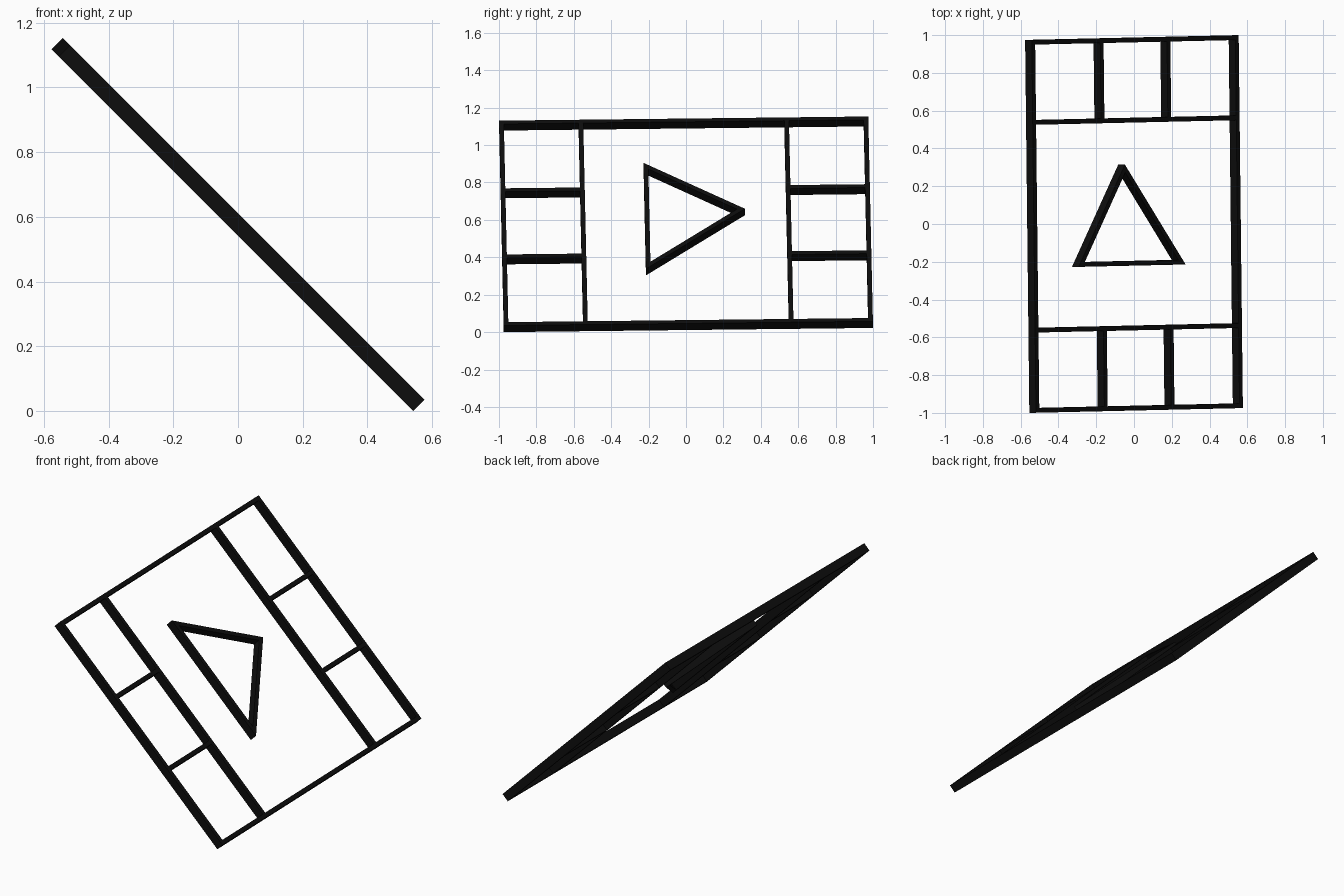
import bpy, bmesh
from math import sin, cos, sqrt
from mathutils import Matrix, Vector

if "Cube" in bpy.data.objects:
    bpy.data.objects.remove(bpy.data.objects["Cube"])

W, H, T, B = 1.549, 1.974, 0.05, 0.025   # width, height, thickness, bar width
A = 0.016                                # slight turn within the sloped plane
INNER = 0.55                             # distance of the long cross bars from centre
rise = (W * cos(A) + H * sin(A) + T) / (2 * sqrt(2))

# Plane tilted 45 degrees down towards +x
s = 1 / sqrt(2)
tilt = Matrix(((s, 0, s, 0), (0, 1, 0, 0), (-s, 0, s, 0), (0, 0, 0, 1)))
pose = Matrix.Translation((0, 0, rise)) @ tilt @ Matrix.Rotation(A, 4, 'Z')

black = bpy.data.materials.new("black")
black.diffuse_color = (0.004, 0.004, 0.004, 1)
black.use_nodes = True
black.node_tree.nodes["Principled BSDF"].inputs["Base Color"].default_value = black.diffuse_color


def finish(name, bm):
    bmesh.ops.recalc_face_normals(bm, faces=bm.faces)
    me = bpy.data.meshes.new(name)
    bm.to_mesh(me)
    bm.free()
    me.materials.append(black)
    ob = bpy.data.objects.new(name, me)
    ob.matrix_world = pose
    bpy.context.collection.objects.link(ob)


def bar(name, cx, cy, sx, sy):
    bm = bmesh.new()
    bmesh.ops.create_cube(bm, size=1, matrix=Matrix.Translation((cx, cy, 0)) @ Matrix.Diagonal((sx, sy, T, 1)))
    finish(name, bm)


def outline(name, pts):
    """Closed mitred strip of width B inside a counter-clockwise polygon."""
    pts = [Vector(p) for p in pts]
    n = len(pts)
    bm = bmesh.new()
    rings = []
    for i, p in enumerate(pts):
        d0 = (p - pts[i - 1]).normalized()
        d1 = (pts[(i + 1) % n] - p).normalized()
        n0, n1 = Vector((-d0.y, d0.x)), Vector((-d1.y, d1.x))
        q = p + (n0 + n1) * B / (1 + n0.dot(n1))
        rings.append([bm.verts.new((v.x, v.y, z)) for v, z in
                      ((p, -T / 2), (p, T / 2), (q, T / 2), (q, -T / 2))])
    for i in range(n):
        a, b = rings[i], rings[(i + 1) % n]
        for k in range(4):
            j = (k + 1) % 4
            bm.faces.new((a[k], b[k], b[j], a[j]))
    finish(name, bm)


# Outer border and play triangle
outline("border", [(-W/2, -H/2), (W/2, -H/2), (W/2, H/2), (-W/2, H/2)])
outline("triangle", [(-0.443, -0.22), (0.358, -0.22), (-0.088, 0.316)])

# Perforation strips at both ends: one long bar and two short dividers
lo, hi = INNER + B / 2, H / 2 - B
for side, sg in (("upper", 1), ("lower", -1)):
    bar(side + "_strip_bar", 0, sg * INNER, W - 2 * B, B)
    for label, u in (("left", -0.25), ("right", 0.25)):
        bar(f"{side}_{label}_divider", u, sg * (lo + hi) / 2, B, hi - lo)
